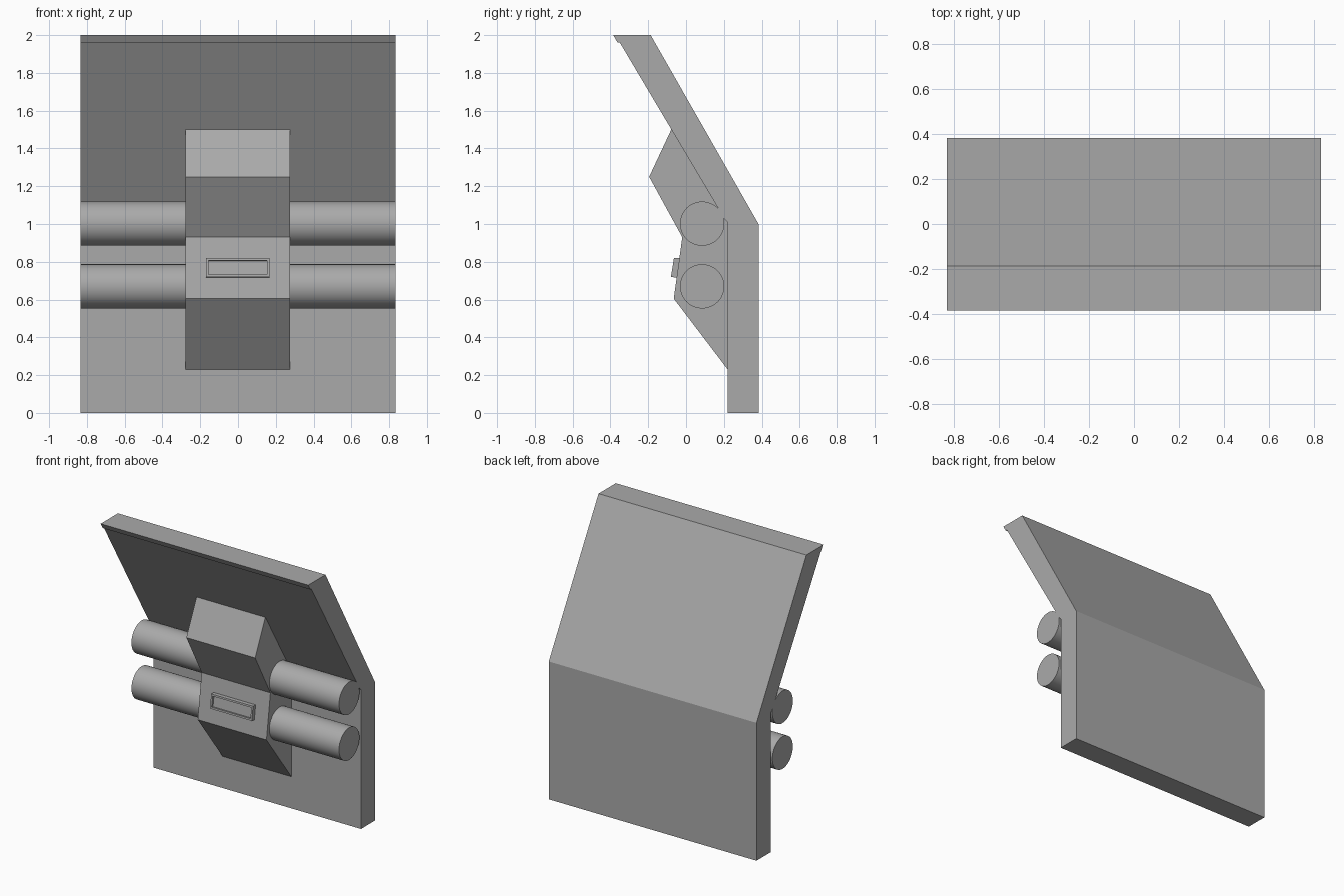
import bpy, bmesh, math

if "Cube" in bpy.data.objects:
    bpy.data.objects.remove(bpy.data.objects["Cube"])

# Dark grey shared by every part
grey = bpy.data.materials.new("dark_grey")
grey.diffuse_color = (0.4, 0.4, 0.4, 1)
grey.use_nodes = True
grey.node_tree.nodes["Principled BSDF"].inputs["Base Color"].default_value = grey.diffuse_color


def prism(name, profile, x0, x1, recess=None):
    """Extrude a (y, z) profile along x; optionally sink a panel in the front face."""
    bm = bmesh.new()
    face = bm.faces.new([bm.verts.new((x0, y, z)) for y, z in profile])
    ext = bmesh.ops.extrude_face_region(bm, geom=[face])
    moved = [g for g in ext["geom"] if isinstance(g, bmesh.types.BMVert)]
    bmesh.ops.translate(bm, verts=moved, vec=(x1 - x0, 0, 0))
    bmesh.ops.recalc_face_normals(bm, faces=bm.faces)
    if recess:
        border, depth = recess
        front = min(bm.faces, key=lambda f: f.normal.y)
        bmesh.ops.inset_region(bm, faces=[front], thickness=border)
        bmesh.ops.inset_region(bm, faces=[front], thickness=0.001)
        bmesh.ops.translate(bm, verts=front.verts, vec=-front.normal * depth)
    me = bpy.data.meshes.new(name)
    bm.to_mesh(me)
    bm.free()
    me.materials.append(grey)
    ob = bpy.data.objects.new(name, me)
    bpy.context.collection.objects.link(ob)
    return ob


# Bent wall slab with a small lip under its top edge
prism("bent_wall", [(0.22, 0), (0.383, 0), (0.383, 1.0), (-0.187, 2.0), (-0.385, 2.0),
                    (-0.362, 1.96), (-0.35, 1.96), (0.166, 1.09), (0.195, 1.035),
                    (0.22, 1.01)], -0.833, 0.833)

# Faceted central housing, its back buried in the wall
prism("central_housing", [(-0.078, 1.5), (-0.195, 1.25), (-0.02, 0.93), (-0.065, 0.605),
                          (0.22, 0.23), (0.24, 0.23), (0.24, 1.02)], -0.278, 0.274)

# Framed panel on the housing, tilted with its face
prism("control_panel", [(-0.064, 0.82), (-0.08, 0.72), (-0.045, 0.715), (-0.03, 0.82)],
      -0.17, 0.166, recess=(0.018, 0.015))

# Two horizontal pipes
for label, z in (("upper", 1.002), ("lower", 0.67)):
    bpy.ops.mesh.primitive_cylinder_add(vertices=48, radius=0.117, depth=1.666,
                                        location=(0, 0.085, z),
                                        rotation=(0, math.pi / 2, 0))
    pipe = bpy.context.object
    pipe.name = label + "_pipe"
    pipe.data.materials.append(grey)
    bpy.ops.object.shade_smooth_by_angle(angle=math.radians(30))
